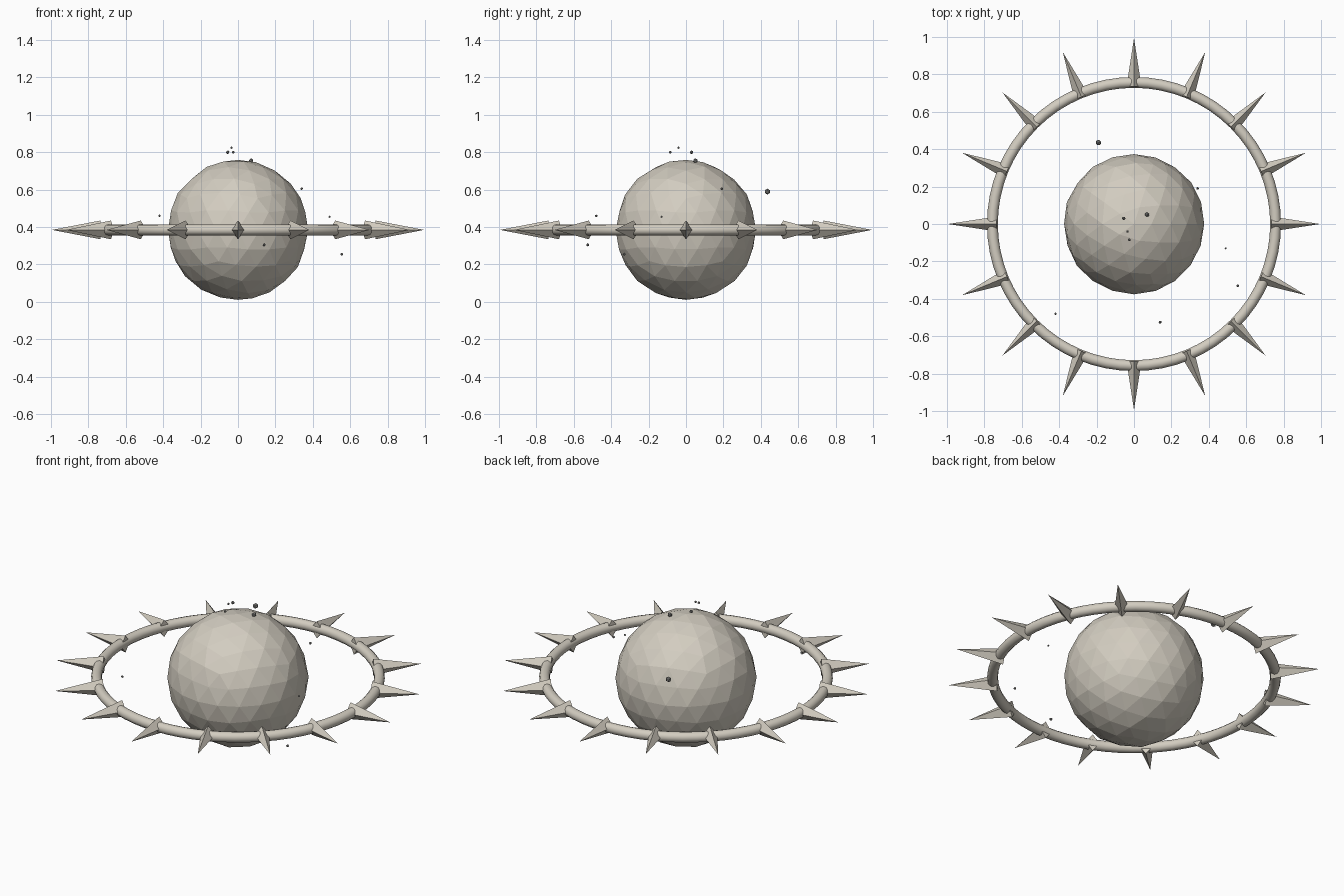
import bpy, bmesh, math, random
from mathutils import Matrix, Vector

if "Cube" in bpy.data.objects:
    bpy.data.objects.remove(bpy.data.objects["Cube"])

random.seed(4)
CZ = 0.385  # height of the ring plane and core centre


def material(name, rgb):
    m = bpy.data.materials.new(name)
    m.diffuse_color = (*rgb, 1)
    m.use_nodes = True
    m.node_tree.nodes["Principled BSDF"].inputs["Base Color"].default_value = m.diffuse_color
    return m


stone = material("pale stone", (0.65, 0.61, 0.53))
grey = material("dark grey", (0.25, 0.25, 0.24))


def finish(name, bm, mat, smooth=False):
    bmesh.ops.recalc_face_normals(bm, faces=bm.faces)
    for f in bm.faces:
        f.smooth = smooth
    me = bpy.data.meshes.new(name)
    bm.to_mesh(me)
    bm.free()
    me.materials.append(mat)
    ob = bpy.data.objects.new(name, me)
    bpy.context.collection.objects.link(ob)
    return ob


# Faceted core, slightly uneven
bm = bmesh.new()
bmesh.ops.create_icosphere(bm, subdivisions=3, radius=0.377)
for v in bm.verts:
    v.co *= random.uniform(0.988, 1.003)
    v.co.z += CZ
finish("core", bm, stone)

# Smooth round ring
bpy.ops.mesh.primitive_torus_add(major_segments=64, minor_segments=12,
                                 major_radius=0.757, minor_radius=0.029,
                                 location=(0, 0, CZ))
ring = bpy.context.object
ring.name = "ring"
ring.data.materials.append(stone)
bpy.ops.object.shade_smooth()

# Sixteen four-sided spikes pointing outwards
bm = bmesh.new()
for i in range(16):
    rot = Matrix.Rotation(i * math.tau / 16, 4, 'Z')
    base = [bm.verts.new(rot @ Vector((0.735, y, z)) + Vector((0, 0, CZ)))
            for y, z in ((0.04, 0), (0, 0.05), (-0.04, 0), (0, -0.05))]
    tip = bm.verts.new(rot @ Vector((0.995, 0, 0)) + Vector((0, 0, CZ)))
    bm.faces.new(base)
    for k in range(4):
        bm.faces.new((base[k], base[(k + 1) % 4], tip))
finish("spikes", bm, stone)

# Floating fragments: x, y, z, radius
fragments = [
    (-0.19, 0.435, 0.59, 0.016), (0.07, 0.05, 0.755, 0.013),
    (-0.055, 0.03, 0.80, 0.010), (-0.035, -0.04, 0.825, 0.007),
    (-0.025, -0.085, 0.80, 0.008), (0.34, 0.19, 0.605, 0.008),
    (0.49, -0.13, 0.455, 0.006), (0.555, -0.33, 0.255, 0.008),
    (0.14, -0.525, 0.305, 0.009), (-0.42, -0.48, 0.46, 0.007)]
bm = bmesh.new()
for x, y, z, r in fragments:
    bmesh.ops.create_icosphere(bm, subdivisions=1, radius=r,
                               matrix=Matrix.Translation((x, y, z)))
finish("fragments", bm, grey)
